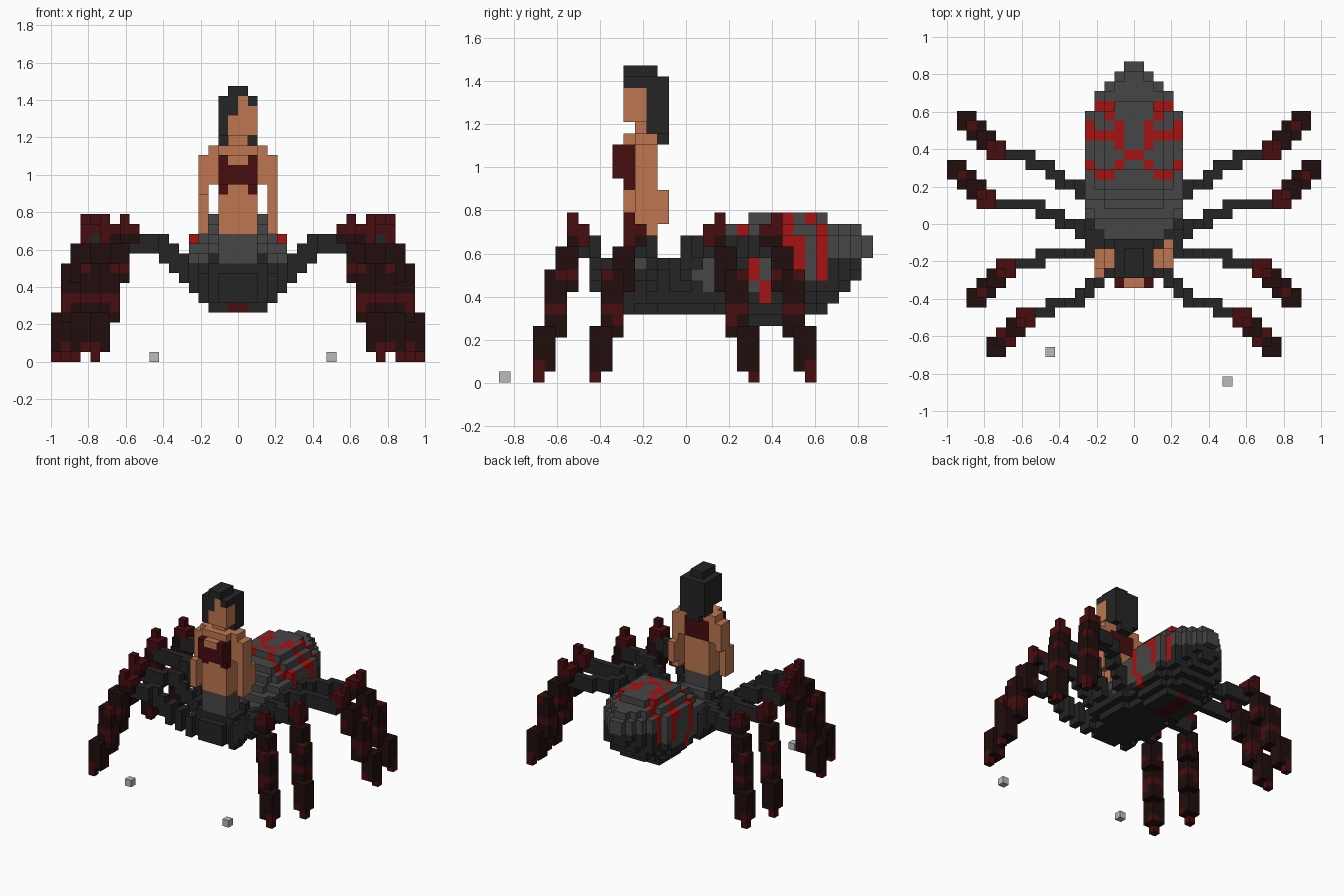
import bpy
import bmesh
from mathutils import Vector

if "Cube" in bpy.data.objects:
    bpy.data.objects.remove(bpy.data.objects["Cube"], do_unlink=True)

U = 1 / 19            # edge of one block
MID = 16.5            # block row that lies on y = 0

COLOURS = {
    "charcoal": (0.018, 0.018, 0.018),
    "mid_grey": (0.062, 0.062, 0.062),
    "bright_red": (0.39, 0.006, 0.006),
    "dark_red": (0.062, 0.004, 0.005),
    "leg_brown": (0.015, 0.004, 0.004),
    "skin": (0.51, 0.18, 0.08),
    "pale_grey": (0.5, 0.5, 0.5),
}
MATERIALS = {}
for label, rgb in COLOURS.items():
    mat = bpy.data.materials.new(label)
    mat.use_nodes = True
    mat.diffuse_color = (*rgb, 1)
    mat.node_tree.nodes["Principled BSDF"].inputs["Base Color"].default_value = (*rgb, 1)
    MATERIALS[label] = mat

parts = {}            # part name -> {block: colour}
taken = set()         # blocks used by any part


def put(part, cell, colour):
    """Claim one block for a part; the first claim wins, the same part may recolour."""
    cells = parts.setdefault(part, {})
    if cell in cells or cell not in taken:
        cells[cell] = colour
        taken.add(cell)


def box(part, xs, ys, zs, colour):
    """Fill inclusive block ranges."""
    for i in range(xs[0], xs[1] + 1):
        for j in range(ys[0], ys[1] + 1):
            for k in range(zs[0], zs[1] + 1):
                put(part, (i, j, k), colour)


def slices(part, start, widths, lows, highs, power, colour_of):
    """Stack rounded cross-sections along y."""
    for j, (w, lo, hi) in enumerate(zip(widths, lows, highs), start):
        mid, half = (lo + hi) / 2, (hi - lo) / 2
        for i in range(-w, w):
            for k in range(lo, hi):
                a, b = abs(i + 0.5) / w, abs(k + 0.5 - mid) / half
                if a ** power + b ** power <= 1.02:
                    n = i if i >= 0 else -1 - i
                    put(part, (i, j, k), colour_of(n, j, k))


# Head, hair and neck
box("head", (-1, 1), (11, 12), (23, 25), "skin")
box("head", (0, 0), (11, 12), (26, 26), "skin")
box("head", (-1, 0), (12, 13), (22, 22), "skin")
box("hair", (-2, -2), (11, 14), (23, 26), "charcoal")
box("hair", (-2, 1), (11, 13), (26, 26), "charcoal")
box("hair", (-1, 0), (11, 13), (27, 27), "charcoal")
box("hair", (-2, 1), (13, 14), (22, 26), "charcoal")
box("hair", (-1, 0), (14, 14), (21, 21), "charcoal")
parts["head"].pop((-1, 11, 25))
parts["hair"][(-1, 11, 25)] = "charcoal"

# Torso and top
box("torso", (-2, 1), (11, 13), (13, 17), "skin")
box("torso", (-3, 2), (12, 13), (21, 21), "skin")
box("torso", (-2, 1), (11, 11), (21, 21), "skin")
box("chest_band", (-1, 0), (10, 10), (20, 20), "skin")
box("chest_band", (-2, -2), (10, 13), (18, 20), "dark_red")
box("chest_band", (1, 1), (10, 13), (18, 20), "dark_red")
box("chest_band", (-1, 0), (10, 10), (18, 19), "dark_red")
box("chest_band", (-1, 0), (11, 13), (18, 20), "dark_red")
for i in (-2, 1):
    put("torso", (i, 11, 17), "dark_red")

# Arms
for side, i, inner in (("right", -4, -3), ("left", 3, 2)):
    arm = side + "_arm"
    box(arm, (inner, inner), (12, 13), (18, 20), "skin")
    box(arm, (i, i), (12, 13), (17, 20), "skin")
box("right_arm", (-4, -4), (11, 12), (13, 16), "skin")
box("left_arm", (3, 3), (12, 14), (14, 16), "skin")
box("left_arm", (3, 3), (12, 13), (13, 13), "skin")

# Waist joining the torso to the spider body
box("waist", (-2, 1), (11, 13), (10, 12), "mid_grey")
box("waist", (-2, 1), (11, 13), (6, 9), "charcoal")


# Thorax
def thorax_colour(n, j, k):
    return "mid_grey" if k >= 9 and n < j - 12 else "charcoal"


slices("thorax", 10, [2, 3, 4, 4, 4, 5, 5, 5], [6] * 8,
       [9, 10, 10, 10, 11, 10, 10, 11], 3, thorax_colour)

# Abdomen with red markings
MARKS = {28: (2, 3), 27: (2,), 26: (1, 4), 25: (1, 2, 3, 4), 24: (1,),
         23: (0,), 22: (1, 4), 21: (2, 3, 4)}


def abdomen_colour(n, j, k):
    floor = 12 if j in (21, 25) else 9
    if n in MARKS.get(j, ()) and k >= floor:
        return "bright_red"
    if j == 23 and n > 2 and k in (7, 8):
        return "bright_red"
    if n == 0 and k == 5:
        return "dark_red"
    return "charcoal" if k < max(8, min(11, j - 18)) else "mid_grey"


slices("abdomen", 18, [5] * 10 + [4, 4, 3, 2, 1],
       [6] * 4 + [5] * 5 + [6, 6, 7, 8, 9, 11],
       [12, 13, 14, 14] + [15] * 7 + [14, 14, 14, 13], 2.5, abdomen_colour)


# Legs: an upper run out from the body, then a stepped shin down to the foot
def leg_colour(i, j, k):
    if k in (0, 6, 13, 14) or (k in (1, 5, 9, 12) and (i + j + k) % 3 == 0):
        return "dark_red"
    return "leg_brown" if k != 9 or (i + j) % 2 else "dark_red"


SHIN = [(14, 14, 0, 0), (12, 13, -1, 0), (8, 11, 0, 1), (4, 9, 1, 2),
        (1, 4, 2, 3), (0, 0, 3, 3)]    # low, high, first step, last step
LEGS = {
    "rear": (14, 24, 1, [17, 18, 19, 20, 20, 21, 22, 22, 23, 23, 23]),
    "mid_rear": (15, 19, 1, [15, 15, 15, 16, 16, 17, 17, 18, 18, 18, 18, 18]),
    "mid_front": (13, 11, -1, [14, 14, 13, 13, 13, 13, 13, 12, 12, 12]),
    "front": (11, 6, -1, [11, 10, 9, 8, 8, 8, 7, 7]),
}
for label, (knee_x, knee_y, way, run) in LEGS.items():
    for side in ("left", "right"):
        name = f"{side}_{label}_leg"

        def leg_put(i, j, k, colour):
            put(name, (i if side == "left" else -1 - i, j, k), colour)

        for low, high, first, last in SHIN:
            for k in range(low, high + 1):
                for a in range(first, last + 1):
                    for b in range(first, last + 1):
                        i, j = knee_x + a, knee_y + way * b
                        leg_put(i, j, k, leg_colour(i, j, k))
        for n, j in enumerate(run):
            i = n + 3
            low = min(11, i + 3)
            for row in {j, run[min(n + 1, len(run) - 1)]}:
                for k in range(low, min(12, low + 2) + 1):
                    leg_put(i, row, k, "charcoal")

# Loose ground blocks
put("right_ground_block", (-9, 3, 0), "pale_grey")
put("left_ground_block", (9, 0, 0), "pale_grey")


# Turn every part into a mesh of its exposed block faces
def build(name, cells):
    bm = bmesh.new()
    used = sorted(set(cells.values()))
    corners = {}

    def vert(p):
        if p not in corners:
            corners[p] = bm.verts.new((p[0] * U, (p[1] - MID) * U, p[2] * U))
        return corners[p]

    for cell, colour in cells.items():
        for axis in range(3):
            for sign in (0, 1):
                near = list(cell)
                near[axis] += 2 * sign - 1
                if tuple(near) in taken:
                    continue
                quad = []
                for s, t in ((0, 0), (1, 0), (1, 1), (0, 1)):
                    p = list(cell)
                    p[axis] += sign
                    p[(axis + 1) % 3] += s
                    p[(axis + 2) % 3] += t
                    quad.append(vert(tuple(p)))
                face = bm.faces.new(quad if sign else quad[::-1])
                face.material_index = used.index(colour)
    mesh = bpy.data.meshes.new(name)
    bm.to_mesh(mesh)
    bm.free()
    for colour in used:
        mesh.materials.append(MATERIALS[colour])
    bpy.context.collection.objects.link(bpy.data.objects.new(name, mesh))


for part, blocks in parts.items():
    build(part, blocks)
